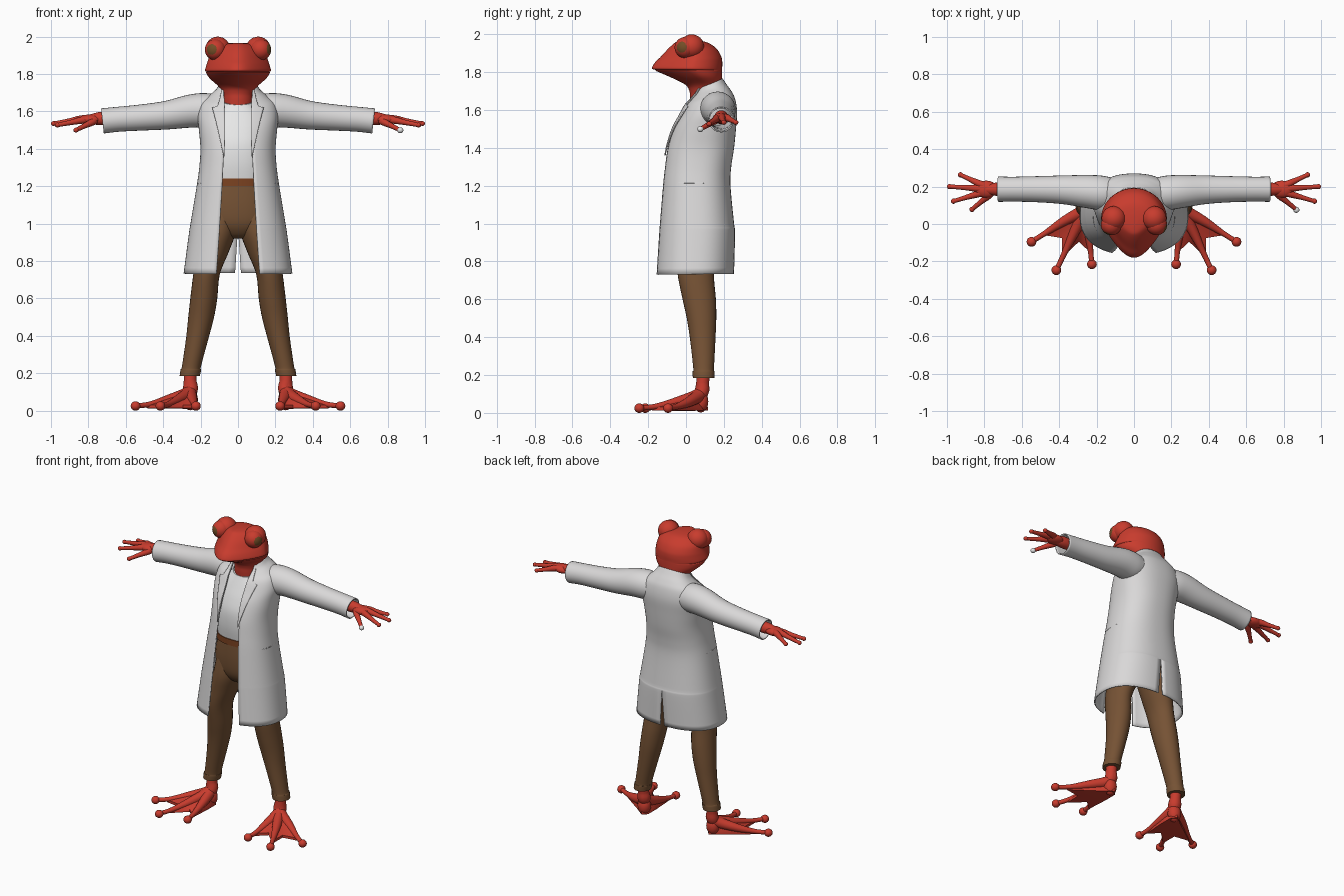
import bpy, bmesh, math
from mathutils import Vector

if "Cube" in bpy.data.objects:
    bpy.data.objects.remove(bpy.data.objects["Cube"])


def material(name, rgb):
    m = bpy.data.materials.new(name)
    m.diffuse_color = (*rgb, 1)
    m.use_nodes = True
    m.node_tree.nodes["Principled BSDF"].inputs["Base Color"].default_value = m.diffuse_color
    return m


RED = material("red skin", (0.58, 0.045, 0.027))
WHITE = material("white coat cloth", (0.70, 0.69, 0.69))
SHIRT = material("white shirt cloth", (0.80, 0.80, 0.80))
BROWN = material("brown trousers", (0.18, 0.085, 0.035))
BELT = material("belt leather", (0.20, 0.055, 0.015))
IRIS = material("olive iris", (0.17, 0.075, 0.02))


def finish(name, bm, mats, mirror=False, thick=0):
    bmesh.ops.recalc_face_normals(bm, faces=bm.faces)
    me = bpy.data.meshes.new(name)
    bm.to_mesh(me)
    bm.free()
    for p in me.polygons:
        p.use_smooth = True
    me.set_sharp_from_angle(angle=math.radians(50))
    for m in mats:
        me.materials.append(m)
    ob = bpy.data.objects.new(name, me)
    bpy.context.collection.objects.link(ob)
    if mirror:
        ob.modifiers.new("mirror", 'MIRROR').merge_threshold = 0.0005
    if thick:
        s = ob.modifiers.new("thickness", 'SOLIDIFY')
        s.thickness, s.offset = thick, 0
    return ob


def smooth(rows, n=5):
    """Catmull-Rom interpolation of parameter rows"""
    out = []
    for i in range(len(rows) - 1):
        p0, p1, p2, p3 = (rows[min(max(k, 0), len(rows) - 1)] for k in (i - 1, i, i + 1, i + 2))
        for j in range(n):
            t = j / n
            out.append(tuple(0.5 * (2 * b + (c - a) * t + (2 * a - 5 * b + 4 * c - d) * t * t
                       + (3 * b - a - 3 * c + d) * t ** 3) for a, b, c, d in zip(p0, p1, p2, p3)))
    return out + [tuple(rows[-1])]


def loft(name, rings, mat, closed=True, caps=True, mirror=False, thick=0):
    bm = bmesh.new()
    vs = [[bm.verts.new(p) for p in r] for r in rings]
    n = len(vs[0])
    for a, b in zip(vs, vs[1:]):
        for i in range(n if closed else n - 1):
            j = (i + 1) % n
            bm.faces.new((a[i], a[j], b[j], b[i]))
    if caps and closed:
        bm.faces.new(vs[0])
        bm.faces.new(vs[-1])
    return finish(name, bm, [mat], mirror, thick)


def tube(name, rows, mat, caps=True, mirror=True, thick=0, n=20):
    """Round tube along (x, y, z, radius) rows"""
    rows = smooth(rows)
    pts = [Vector(r[:3]) for r in rows]
    d = pts[-1] - pts[0]
    side = Vector((-d.y, d.x, 0)).normalized()
    rings = []
    for i, p in enumerate(pts):
        t = (pts[min(i + 1, len(pts) - 1)] - pts[max(i - 1, 0)]).normalized()
        u = t.cross(side).normalized()
        v = t.cross(u)
        rings.append([p + rows[i][3] * (u * math.cos(k * math.tau / n) + v * math.sin(k * math.tau / n))
                      for k in range(n)])
    return loft(name, rings, mat, True, caps, mirror, thick)


def ball(name, c, r, mats, mirror=True, look=None):
    bm = bmesh.new()
    bmesh.ops.create_icosphere(bm, subdivisions=5 if look else 3, radius=1)
    if look:  # faces near the gaze direction take the iris colour
        for f in bm.faces:
            f.material_index = int(f.calc_center_median().normalized().dot(look.normalized()) > 0.86)
    for v in bm.verts:
        v.co = Vector([v.co[i] * r[i] + c[i] for i in range(3)])
    return finish(name, bm, mats, mirror)


POW = 0.85


def body_point(zf, zb, w, yf, yb, a):
    s, c = math.sin(a), math.cos(a)
    y = (yf + yb) / 2 - (yb - yf) / 2 * math.copysign(abs(c) ** POW, c)
    return Vector((w * math.copysign(abs(s) ** POW, s), y, zf + (zb - zf) * (1 - c) / 2))


def body(name, rows, mat):
    loft(name, [[body_point(*r, k * math.tau / 40) for k in range(40)] for r in smooth(rows)], mat)


# Coat: half shell with open front and back vent, mirrored
# rows: z front, z back, half width, y front, y back, opening, vent
COAT = smooth([
    (.73, .735, .287, -.162, .25, .115, .016), (.95, .95, .258, -.147, .255, .10, .002),
    (1.0, 1.0, .25, -.143, .25, .097, 0), (1.2, 1.2, .217, -.126, .231, .085, 0),
    (1.3, 1.3, .203, -.115, .235, .08, 0), (1.4, 1.4, .197, -.10, .25, .075, 0),
    (1.5, 1.5, .205, -.068, .26, .072, 0), (1.57, 1.59, .212, -.03, .266, .072, 0),
    (1.625, 1.66, .195, .0, .255, .074, 0), (1.655, 1.70, .155, .025, .235, .075, 0),
    (1.68, 1.735, .118, .045, .21, .078, 0), (1.705, 1.765, .10, .06, .19, .08, 0)])


def angle(x, w):
    return math.asin(min(1, max(0, x) / w) ** (1 / POW))


rings = []
for r in COAT:
    a0, a1 = angle(r[5], r[2]), math.pi - angle(r[6], r[2])
    rings.append([body_point(*r[:5], a0 + (a1 - a0) * k / 30) for k in range(31)])
for ring, r in zip(rings, COAT):
    if r[6] <= 0.0001:
        ring[-1].x = 0
loft("coat", rings, WHITE, closed=False, mirror=True, thick=0.008)

# Lapels lie just outside the coat front
lap = []
for r in COAT:
    z = r[0]
    if z < 1.36:
        continue
    out = r[5] + (.065 * (z - 1.36) / .26 if z < 1.625 else .035 * (1.72 - z) / .095)
    big = (r[0], r[1], r[2] + .009, r[3] - .011, r[4] + .009)
    a0, a1 = angle(r[5] - .003, big[2]), angle(out, big[2])
    lap.append([body_point(*big, a0 + (a1 - a0) * k / 6) for k in range(7)])
loft("lapel", lap, WHITE, closed=False, mirror=True, thick=0.006)

# Pocket welts on the coat sides
tube("pocket_welt", [(*body_point(1.215, 1.215, .216, -.124, .231, a), .004) for a in (1.1, 1.3, 1.5, 1.75)],
     WHITE, n=8)

# Sleeves with open cuffs
tube("sleeve", [(.10, .165, 1.605, .075), (.17, .166, 1.606, .088), (.25, .174, 1.602, .085),
                (.38, .183, 1.58, .073), (.52, .186, 1.567, .066), (.64, .186, 1.558, .063),
                (.725, .186, 1.549, .064)], WHITE, caps=False, thick=0.007, n=28)

# Shirt, belt and trousers
body("shirt", [(1.22, 1.22, .165, -.06, .19), (1.32, 1.32, .168, -.072, .20), (1.42, 1.42, .165, -.068, .21),
               (1.5, 1.5, .165, -.042, .22), (1.57, 1.59, .15, -.008, .21), (1.625, 1.66, .095, .02, .19),
               (1.635, 1.68, .087, .024, .185)], SHIRT)
body("belt", [(1.2, 1.2, .17, -.068, .197), (1.24, 1.24, .17, -.068, .197)], BELT)
body("trouser_hips", [(1.22, 1.22, .163, -.06, .19), (1.1, 1.1, .185, -.065, .205), (1.0, 1.0, .175, -.055, .2),
                      (.94, .94, .10, -.02, .16), (.92, .92, .04, .02, .11)], BROWN)
legs = smooth([(1.1, .088, .08, .065, .11), (.97, .10, .092, .06, .12), (.85, .135, .086, .055, .108),
               (.73, .168, .071, .052, .096), (.6, .183, .072, .07, .088), (.5, .197, .069, .082, .078),
               (.4, .215, .061, .088, .068), (.28, .24, .053, .092, .058), (.225, .251, .051, .093, .054),
               (.22, .252, .055, .093, .058), (.185, .258, .054, .093, .057)])
loft("trouser_leg", [[Vector((x + rx * math.cos(k * math.tau / 28), y + ry * math.sin(k * math.tau / 28), z))
                      for k in range(28)] for z, x, rx, y, ry in legs], BROWN, mirror=True)

# Feet: three toes with round pads, joined by webbing
ankle = Vector((.256, .088, 0))
tips = [Vector((.548, -.095, 0)), Vector((.415, -.247, 0)), Vector((.225, -.215, 0))]
for tip in tips:
    m, e = ankle.lerp(tip, .38), ankle.lerp(tip, .75)
    tube("toe", [(.257, .092, .23, .034), (.256, .088, .16, .034), (.258, .075, .10, .036),
                 (m.x, m.y, .06, .027), (e.x, e.y, .033, .015), (tip.x, tip.y, .026, .014)], RED)
    ball("toe_pad", (tip.x, tip.y, .025), (.026, .026, .025), [RED])
ball("heel", (.256, .078, .06), (.042, .04, .058), [RED])
outline = [(.25, .115), (.315, .065), ankle.lerp(tips[0], .8), (.385, -.075), ankle.lerp(tips[1], .8),
           (.295, -.095), ankle.lerp(tips[2], .8), (.222, .0), (.222, .085)]
bm = bmesh.new()
low = [bm.verts.new((p[0], p[1], .013)) for p in outline]
mid = [bm.verts.new((p[0], p[1], .03)) for p in outline]
top, under = bm.verts.new((.262, .06, .11)), bm.verts.new((.28, .0, .01))
for i in range(len(outline)):
    j = (i + 1) % len(outline)
    bm.faces.new((low[i], low[j], mid[j], mid[i]))
    bm.faces.new((mid[i], mid[j], top))
    bm.faces.new((low[j], low[i], under))
finish("foot_web", bm, [RED], mirror=True)

# Hands: palm and four fingers
tube("wrist", [(.66, .186, 1.563, .034), (.73, .186, 1.562, .036), (.79, .185, 1.558, .026)], RED)
ball("palm", (.79, .186, 1.557), (.062, .046, .027), [RED])
for base, tip in [((.82, .212, 1.56), (.928, .263, 1.535)), ((.83, .19, 1.56), (.986, .2, 1.535)),
                  ((.82, .165, 1.555), (.965, .122, 1.527)), ((.775, .155, 1.545), (.866, .078, 1.5))]:
    b, t = Vector(base), Vector(tip)
    tube("finger", [(.76, .186, 1.557, .02), (*b, .02), (*b.lerp(t, .5), .014), (*t, .011)], RED, n=14)
    ball("fingertip", tip, (.014, .014, .013), [RED])
ball("white_thumb_tip", (.868, .076, 1.499), (.0165, .0165, .0155), [SHIRT], mirror=False)

# Head and neck: teardrop rings pointing forward (z, half width, y front, y back)
head = smooth([(1.58, .08, .03, .16), (1.66, .081, .022, .17), (1.70, .086, .018, .182), (1.735, .106, -.005, .19),
               (1.775, .15, -.085, .191), (1.805, .17, -.155, .191), (1.812, .168, -.16, .191),
               (1.82, .176, -.18, .191), (1.85, .168, -.165, .192), (1.88, .158, -.135, .187),
               (1.92, .142, -.098, .165), (1.95, .108, -.066, .128), (1.962, .07, -.045, .095),
               (1.967, .02, -.01, .05)], 4)
rings = []
for z, w, yf, yb in head:
    k = .38 * min(1, max(0, (z - 1.70) / .1))
    yc = yf + (yb - yf) * .56
    ring = []
    for i in range(48):
        a = i * math.tau / 48
        c, s = math.cos(a), math.sin(a)
        ring.append(Vector((w * s * (1 - k * max(c, 0)), yc - c * ((yc - yf) if c > 0 else (yb - yc)), z)))
    rings.append(ring)
loft("head", rings, RED)

# Eyes: red lids and balls with an iris patch
ball("eyelid", (.108, .03, 1.935), (.066, .066, .065), [RED])
for sx, look in ((-1, Vector((-.4, -.92, .03))), (1, Vector((.92, -.38, .05)))):
    ball("eye", (sx * .121, -.004, 1.93), (.056, .056, .056), [RED, IRIS], mirror=False, look=look)
